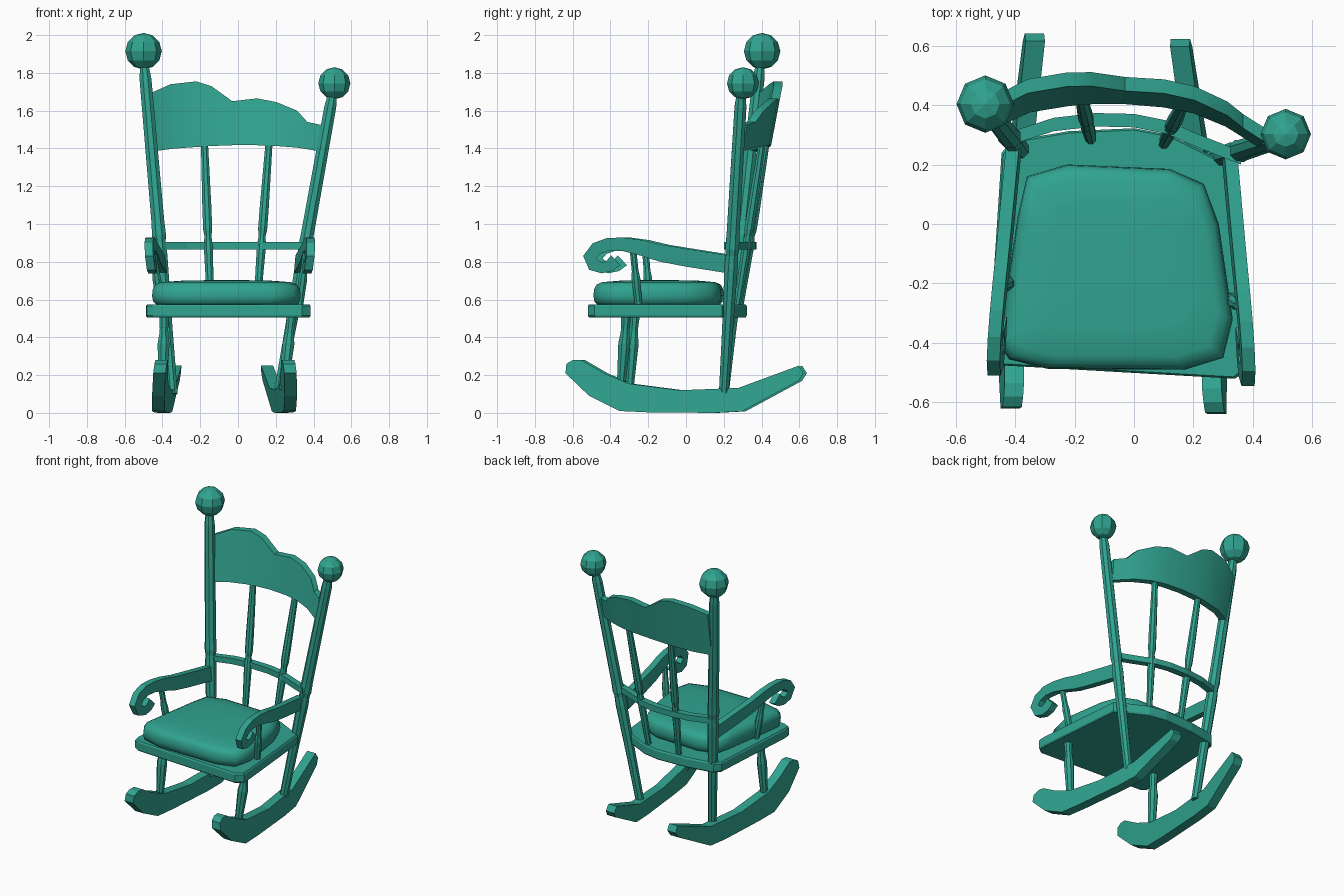
import bpy, bmesh, math
from mathutils import Vector

if "Cube" in bpy.data.objects:
    bpy.data.objects.remove(bpy.data.objects["Cube"])

mat = bpy.data.materials.new("teal_paint")
mat.diffuse_color = (0.03, 0.37, 0.28, 1)
mat.use_nodes = True
mat.node_tree.nodes["Principled BSDF"].inputs["Base Color"].default_value = mat.diffuse_color


def make(name, verts, faces, smooth=None):
    me = bpy.data.meshes.new(name)
    me.from_pydata([tuple(v) for v in verts], [], faces)
    bm = bmesh.new()
    bm.from_mesh(me)
    bmesh.ops.recalc_face_normals(bm, faces=bm.faces)
    bm.to_mesh(me)
    bm.free()
    ob = bpy.data.objects.new(name, me)
    bpy.context.collection.objects.link(ob)
    me.materials.append(mat)
    if smooth:
        bpy.context.view_layer.objects.active = ob
        ob.select_set(True)
        bpy.ops.object.shade_smooth_by_angle(angle=math.radians(smooth))
        ob.select_set(False)
    return ob


def loft(name, rings, smooth=None):
    """Skin a list of equal-length closed rings and cap both ends."""
    n = len(rings[0])
    verts = [v for r in rings for v in r]
    faces = [(k * n + i, k * n + (i + 1) % n, (k + 1) * n + (i + 1) % n, (k + 1) * n + i)
             for k in range(len(rings) - 1) for i in range(n)]
    faces += [tuple(range(n))[::-1], tuple(range(len(verts) - n, len(verts)))]
    return make(name, verts, faces, smooth)


def turned(name, a, b, profile, sides=8):
    """Turned rod from a to b; profile = (fraction along, radius)."""
    a, b = Vector(a), Vector(b)
    d = (b - a).normalized()
    u = d.cross(Vector((0, 1, 0))).normalized()
    v = d.cross(u)
    rings = []
    for t, r in profile:
        c = a.lerp(b, t)
        rings.append([c + r * (u * math.cos(q) + v * math.sin(q))
                      for q in (2 * math.pi * (i + .5) / sides for i in range(sides))])
    return loft(name, rings)


def board(name, outline, x_at, width):
    """Side profile (y, z) given a width in x, centred on x_at(y, z)."""
    return loft(name, [[(x_at(y, z) + s * width / 2, y, z) for y, z in outline]
                       for s in (-1, 1)])


def ball(name, c, r):
    bm = bmesh.new()
    bmesh.ops.create_uvsphere(bm, u_segments=8, v_segments=6, radius=r)
    me = bpy.data.meshes.new(name)
    bm.to_mesh(me)
    bm.free()
    me.materials.append(mat)
    ob = bpy.data.objects.new(name, me)
    ob.location = c
    bpy.context.collection.objects.link(ob)


# Rockers
rocker = [(-.595, .28), (-.63, .26), (-.635, .21), (-.51, .09), (-.35, .01), (-.2, .003),
          (.15, 0), (.3, .008), (.6, .17), (.625, .21), (.6, .25), (.28, .132),
          (-.03, .12), (-.3, .155), (-.43, .21), (-.55, .28)]
for side, s, xf, xb, dy in (("left", -1, -.415, -.335, .015), ("right", 1, .275, .155, -.003)):
    board(side + "_rocker", [(y + dy, z) for y, z in rocker],
          lambda y, z: xf + (xb - xf) * (y + .62) / 1.24 + s * .12 * (.22 - z), .065)

# Back posts with ball finials
post = [(0, .028), (.2, .031), (.42, .038), (.46, .034), (.48, .040), (.52, .037),
        (.95, .034), (.98, .028), (1, .02)]
turned("left_back_post", (-.345, .2, .1), (-.497, .393, 1.85), post)
turned("right_back_post", (.215, .2, .1), (.503, .293, 1.70), post)
ball("left_finial", (-.50, .403, 1.915), .087 * 1.11)
ball("right_finial", (.51, .302, 1.745), .085)

# Front legs
leg = [(0, .024), (.15, .026), (.6, .034), (.72, .026), (.8, .024), (1, .03)]
turned("left_front_leg", (-.40, -.30, .12), (-.39, -.27, .53), leg)
turned("right_front_leg", (.24, -.345, .12), (.285, -.315, .53), leg)

# Seat slab with chamfered rim
seat = [(-.45, -.475), (.34, -.52), (.385, -.485), (.385, -.42), (.33, .19), (.27, .225),
        (.12, .30), (0, .322), (-.22, .312), (-.41, .28), (-.445, .24), (-.488, -.42),
        (-.483, -.455)]


def scaled(pts, cx, cy, k, z):
    return [(cx + (x - cx) * k, cy + (y - cy) * k, z) for x, y in pts]


loft("seat", [scaled(seat, -.05, -.1, k, z)
              for k, z in ((.985, .505), (1, .515), (1, .565), (.985, .575))])

# Cushion
pad = [(-.455, -.40), (-.42, -.455), (-.29, -.487), (.17, -.49), (.30, -.45), (.332, -.32),
       (.285, 0), (.235, .135), (.12, .185), (-.225, .20), (-.36, .16), (-.39, .03)]
loft("cushion", [scaled(pad, -.06, -.14, k, z)
                 for k, z in ((.94, .572), (.985, .59), (1, .62), (.99, .655), (.95, .68),
                              (.87, .692), (.6, .70), (.2, .703))], 60)

# Scrolled arms: centre line (y, z, half height)
arm = [(.22, .787, .047), (0, .822, .047), (-.13, .845, .045), (-.24, .875, .041),
       (-.33, .892, .036), (-.41, .893, .034), (-.475, .870, .034), (-.510, .825, .035),
       (-.490, .783, .034), (-.445, .768, .029), (-.405, .778, .031), (-.372, .808, .036)]
upper, lower = [], []
for i, (y, z, h) in enumerate(arm):
    p, q = arm[max(i - 1, 0)], arm[min(i + 1, len(arm) - 1)]
    t = Vector((q[0] - p[0], q[1] - p[1])).normalized()
    upper.append((y + t.y * h, z - t.x * h))
    lower.append((y - t.y * h, z + t.x * h))
for side, s, xf, xb, dy in (("left", -1, -.472, -.412, .035), ("right", 1, .385, .33, 0)):
    def arm_x(y, z):
        return xf + (xb - xf) * (y + .54) / .74 + s * .1 * (z - .85)
    rings = []
    for (y0, z0), (y1, z1) in zip(upper, lower):
        rings.append([(arm_x(y, z) + w, y + dy, z)
                      for y, z, w in ((y0, z0, -.022), (y1, z1, -.022),
                                      (y1, z1, .022), (y0, z0, .022))])
    loft(side + "_arm", rings)
support = [(0, .02), (.5, .025), (.65, .019), (1, .019)]
turned("left_arm_support", (-.41, -.19, .56), (-.45, -.215, .86), support)
turned("right_arm_support", (.325, -.25, .56), (.362, -.28, .86), support)

# Crest rail: (x, front y at bottom, bottom z, top z)
crest = [(-.46, .325, 1.383, 1.69), (-.35, .375, 1.398, 1.74), (-.217, .397, 1.408, 1.755),
         (-.138, .403, 1.413, 1.73), (-.03, .403, 1.417, 1.65), (.10, .392, 1.417, 1.665),
         (.20, .372, 1.413, 1.645), (.307, .328, 1.405, 1.60), (.36, .295, 1.397, 1.54),
         (.43, .25, 1.385, 1.525)]
rings = []
for x, y, zb, zt in crest:
    lean = .19 * (zt - zb)
    rings.append([(x, y, zb), (x, y + .047, zb), (x * 1.02, y + .047 + lean, zt),
                  (x * 1.02, y + lean, zt)])
loft("crest_rail", rings, 30)

# Lower back rail
rail = [(-.40, .27), (-.27, .312), (-.13, .328), (0, .325), (.11, .303), (.22, .255), (.36, .2)]
loft("lower_back_rail", [[(x, y, .865), (x, y + .045, .865), (x, y + .045, .905), (x, y, .905)]
                         for x, y in rail])

# Back spindles
spindle = [(0, .019), (.36, .026), (.43, .02), (.47, .026), (.6, .026), (1, .02)]
turned("left_spindle", (-.145, .285, .56), (-.178, .425, 1.44), spindle)
turned("right_spindle", (.10, .27, .56), (.165, .405, 1.44), spindle)
